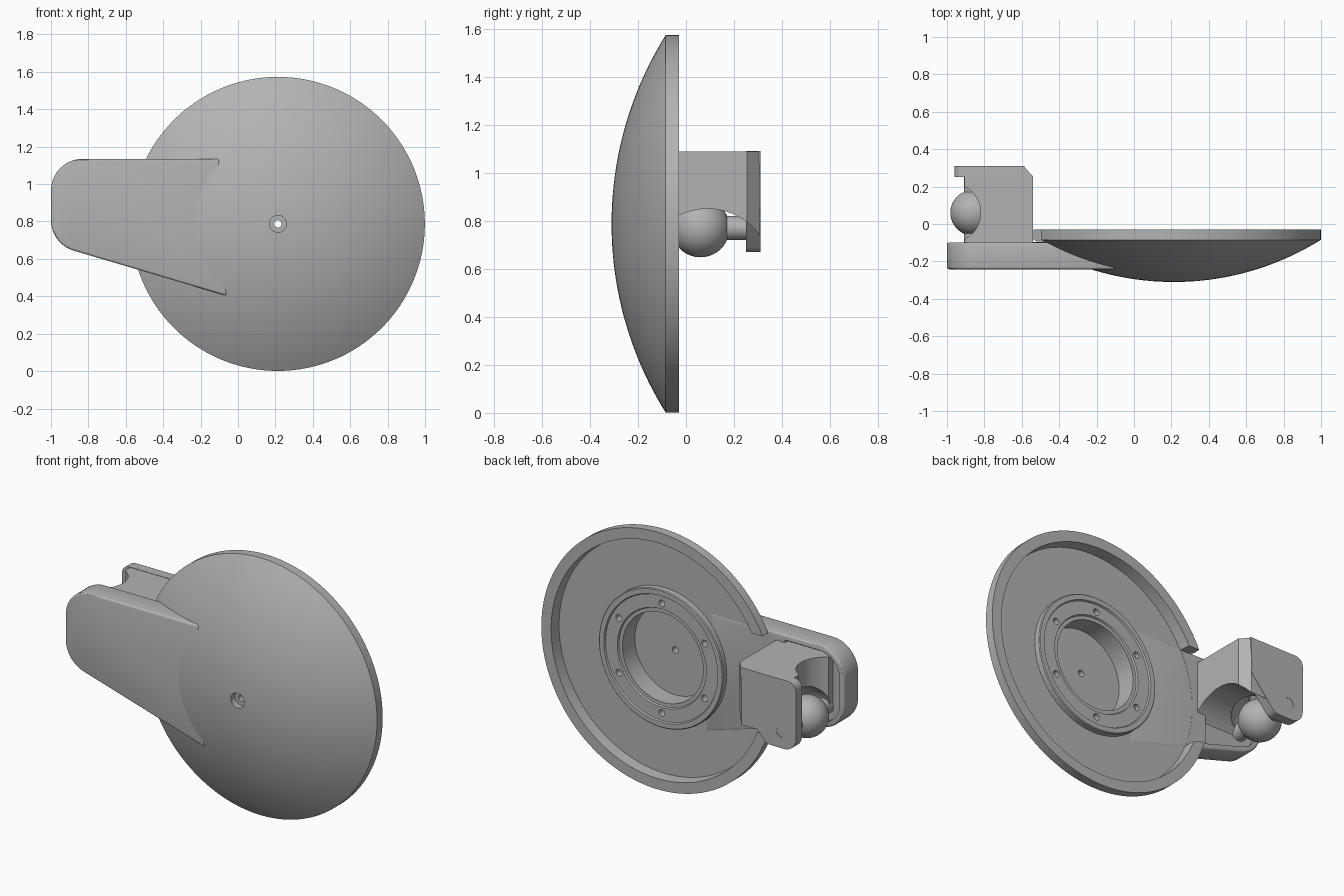
import bpy, bmesh, math
from math import pi, sin, cos
from mathutils import Vector, Matrix

cube = bpy.data.objects.get("Cube")
if cube:
    bpy.data.objects.remove(cube)

grey = bpy.data.materials.new("satin_grey")
grey.use_nodes = True
grey.diffuse_color = (0.45, 0.45, 0.45, 1)
grey.node_tree.nodes["Principled BSDF"].inputs["Base Color"].default_value = (0.45, 0.45, 0.45, 1)


def make(name, bm):
    bmesh.ops.recalc_face_normals(bm, faces=bm.faces)
    mesh = bpy.data.meshes.new(name)
    bm.to_mesh(mesh)
    bm.free()
    mesh.materials.append(grey)
    obj = bpy.data.objects.new(name, mesh)
    bpy.context.collection.objects.link(obj)
    return obj


def activate(obj):
    bpy.ops.object.select_all(action='DESELECT')
    obj.select_set(True)
    bpy.context.view_layer.objects.active = obj


def apply_mod(obj, kind, **settings):
    mod = obj.modifiers.new(kind, kind)
    for key, value in settings.items():
        setattr(mod, key, value)
    activate(obj)
    bpy.ops.object.modifier_apply(modifier=mod.name)


def cut(obj, cutter):
    apply_mod(obj, 'BOOLEAN', operation='DIFFERENCE', solver='EXACT', object=cutter)
    bpy.data.objects.remove(cutter)


def smooth(obj):
    activate(obj)
    bpy.ops.object.shade_smooth_by_angle(angle=math.radians(30))


def rounded(corners, steps=10):
    """Outline from (x, z, radius) corners, each rounded by an arc."""
    pts = []
    for i, (x, z, r) in enumerate(corners):
        p = Vector((x, z))
        if not r:
            pts.append(p)
            continue
        a = (Vector(corners[i - 1][:2]) - p).normalized()
        b = (Vector(corners[(i + 1) % len(corners)][:2]) - p).normalized()
        half = a.angle(b) / 2
        centre = p + (a + b).normalized() * (r / sin(half))
        start = p + a * (r / math.tan(half)) - centre
        end = p + b * (r / math.tan(half)) - centre
        turn = start.angle_signed(end)
        for k in range(steps + 1):
            t = -turn * k / steps
            pts.append(centre + Matrix.Rotation(t, 2) @ start)
    return pts


def prism(name, outline, low, high, axis='Y'):
    """Extrude an xz outline along y, or an xy outline along z."""
    place = (lambda p, h: (p[0], h, p[1])) if axis == 'Y' else (lambda p, h: (p[0], p[1], h))
    bm = bmesh.new()
    face = bm.faces.new([bm.verts.new(place(p, low)) for p in outline])
    out = bmesh.ops.extrude_face_region(bm, geom=[face])
    shift = Vector(place((0, 0), high - low))
    bmesh.ops.translate(bm, vec=shift, verts=[v for v in out['geom'] if isinstance(v, bmesh.types.BMVert)])
    return make(name, bm)


def rods(name, ends, radius):
    """One mesh of cylinders, each between two points."""
    bm = bmesh.new()
    for a, b in ends:
        a, b = Vector(a), Vector(b)
        matrix = Matrix.Translation((a + b) / 2) @ (b - a).to_track_quat('Z', 'Y').to_matrix().to_4x4()
        bmesh.ops.create_cone(bm, cap_ends=True, segments=48, radius1=radius, radius2=radius,
                              depth=(b - a).length, matrix=matrix)
    return make(name, bm)


def lathe(name, profile, centre, steps=128, closed=True):
    """Turn an (r, y) profile round the y axis through the centre."""
    bm = bmesh.new()
    verts = [bm.verts.new((r, y, 0)) for r, y in profile]
    edges = [bm.edges.new(pair) for pair in zip(verts, verts[1:])]
    if closed:
        edges.append(bm.edges.new((verts[-1], verts[0])))
    bmesh.ops.spin(bm, geom=verts + edges, cent=(0, 0, 0), axis=(0, 1, 0), angle=2 * pi, steps=steps)
    bmesh.ops.remove_doubles(bm, verts=bm.verts, dist=1e-5)
    bmesh.ops.translate(bm, vec=centre, verts=bm.verts)
    return make(name, bm)


# Domed dish with counterbore in front, recessed back and raised hub ring
CX, CZ, R, BALL = 0.213, 0.787, 0.786, Vector((-0.86, 0.06, 0.77))
dome_r = 1.482
dome = []
for i in range(25):
    r = 0.045 + (R - 0.045) * i / 24
    dome.append((r, -0.31 + dome_r - math.sqrt(dome_r ** 2 - r ** 2)))
back = [(R, -0.03), (0.72, -0.03), (0.715, -0.1), (0.42, -0.1), (0.42, -0.065), (0.415, -0.06),
        (0.385, -0.06), (0.38, -0.07), (0.3, -0.07), (0.295, -0.08), (0.273, -0.08),
        (0.273, -0.2), (0.02, -0.2)]
dish = lathe("dish", [(0.02, -0.27), (0.045, -0.27)] + dome + back, (CX, 0, CZ))

# Bolt holes in the hub ring
holes = []
for k in range(6):
    a = pi / 2 + k * pi / 3
    x, z = CX + 0.335 * cos(a), CZ + 0.335 * sin(a)
    holes.append(((x, -0.13, z), (x, 0, z)))
cut(dish, rods("bolt_cutter", holes, 0.02))

# Gap in the rim where the arm passes
gap = [(-1, 1.125), (-0.35, 1.125), (-0.35, 0.495), (-1, 0.69)]
cut(dish, prism("rim_cutter", gap, -0.097, 0.1))
smooth(dish)

# Flat tapering arm with a shallow pocket behind its outer end
arm = prism("arm", rounded([(-1, 1.135, 0.17), (-0.1, 1.135, 0), (-0.06, 0.402, 0),
                            (-1, 0.68, 0.17)]), -0.242, -0.098)
apply_mod(arm, 'BEVEL', width=0.012, segments=3, limit_method='ANGLE', angle_limit=0.6)
pocket = rounded([(-0.97, 1.105, 0.14), (-0.6, 1.105, 0), (-0.6, 0.595, 0), (-0.97, 0.705, 0.14)])
cut(arm, prism("pocket_cutter", pocket, -0.125, 0))
smooth(arm)

# Bracket block, chamfered at its outer corner and hollowed round the ball
block = prism("bracket_block", [(-0.905, -0.13), (-0.54, -0.13), (-0.54, 0.255), (-0.59, 0.308),
                                (-0.905, 0.308)], 0.74, 1.088, 'Z')
cut(block, rods("arch_cutter", [((-1.2, 0.09, 0.58), (-0.3, 0.09, 0.58))], 0.27))
cut(block, rods("side_cutter", [((-0.98, 0.06, 0.5), (-0.98, 0.06, 1.3))], 0.16))
bm = bmesh.new()
bmesh.ops.create_uvsphere(bm, u_segments=48, v_segments=24, radius=0.165,
                          matrix=Matrix.Translation(BALL))
cut(block, make("ball_cutter", bm))
smooth(block)

# Hanging ear that holds the outer pin
ear = prism("bracket_ear", rounded([(-0.96, 1.09, 0.05), (-0.585, 1.09, 0), (-0.595, 0.86, 0.02),
                                    (-0.76, 0.67, 0.05), (-0.96, 0.67, 0.08)]), 0.25, 0.31)
cut(ear, rods("pin_hole_cutter", [((BALL.x, 0.2, BALL.z), (BALL.x, 0.4, BALL.z))], 0.032))
smooth(ear)

# Ball with a pin on each side, turned in one piece
profile = [(0, -0.19), (0.05, -0.19), (0.05, -0.13)]
for i in range(21):
    a = math.radians(-66 + 132 * i / 20)
    profile.append((0.122 * cos(a), 0.122 * sin(a)))
profile += [(0.05, 0.13), (0.05, 0.192), (0, 0.192)]
ball = lathe("ball_and_pins", profile, BALL, steps=64, closed=False)
smooth(ball)
